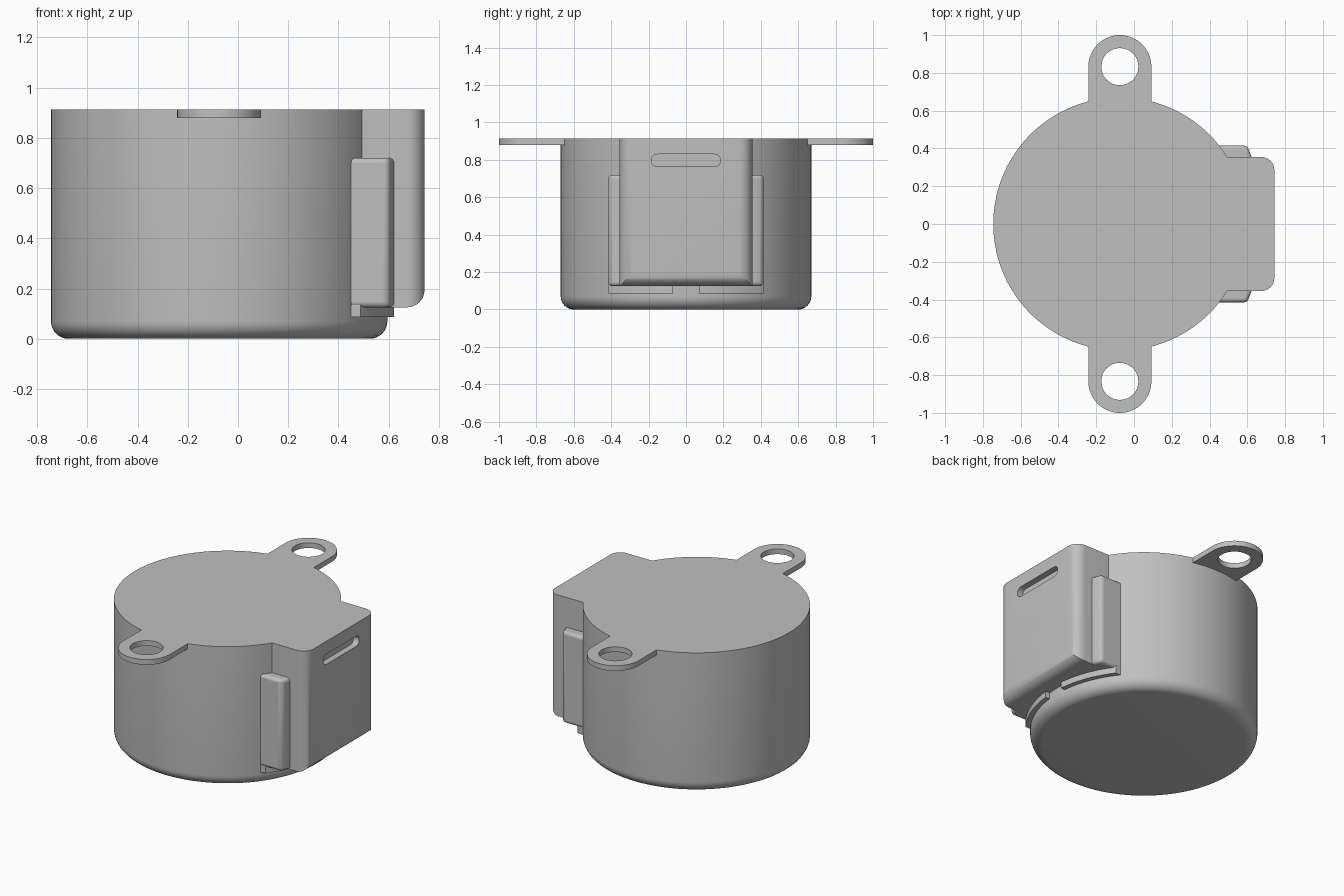
import bpy, bmesh
from math import sin, cos, pi, sqrt, asin, radians
from mathutils import Vector

cube = bpy.data.objects.get("Cube")
if cube:
    bpy.data.objects.remove(cube, do_unlink=True)

CX, R, TOP = -0.075, 0.67, 0.914      # can centre, radius, height
BOX_X, BOX_Y, BOX_Z = 0.743, 0.355, 0.125
FILLET = 0.07

grey = bpy.data.materials.new("plain grey")
grey.use_nodes = True
grey.diffuse_color = (0.53, 0.53, 0.53, 1)
grey.node_tree.nodes["Principled BSDF"].inputs["Base Color"].default_value = grey.diffuse_color


def finish(name, bm):
    bmesh.ops.recalc_face_normals(bm, faces=bm.faces)
    mesh = bpy.data.meshes.new(name)
    bm.to_mesh(mesh)
    bm.free()
    mesh.materials.append(grey)
    obj = bpy.data.objects.new(name, mesh)
    bpy.context.collection.objects.link(obj)
    return obj


def arc(cx, cy, r, start, end, n):
    return [(cx + r * cos(start + (end - start) * i / n),
             cy + r * sin(start + (end - start) * i / n)) for i in range(n + 1)]


def prism(name, points, low, high, axis="z"):
    """Extrude a flat outline along one axis."""
    place = {"z": lambda a, b, c: (a, b, c),
             "y": lambda a, b, c: (a, c, b),
             "x": lambda a, b, c: (c, a, b)}[axis]
    bm = bmesh.new()
    face = bm.faces.new([bm.verts.new(place(a, b, low)) for a, b in points])
    out = bmesh.ops.extrude_face_region(bm, geom=[face])
    verts = [g for g in out["geom"] if isinstance(g, bmesh.types.BMVert)]
    bmesh.ops.translate(bm, verts=verts, vec=Vector(place(0, 0, high - low)))
    return finish(name, bm)


def activate(obj):
    bpy.ops.object.select_all(action="DESELECT")
    obj.select_set(True)
    bpy.context.view_layer.objects.active = obj


def boolean(obj, cutter, operation):
    mod = obj.modifiers.new("cut", "BOOLEAN")
    mod.operation, mod.solver, mod.object = operation, "EXACT", cutter
    activate(obj)
    bpy.ops.object.modifier_apply(modifier=mod.name)
    bpy.data.objects.remove(cutter, do_unlink=True)


def smooth(obj):
    activate(obj)
    bpy.ops.object.shade_smooth_by_angle(angle=radians(30))


# Round can with a filleted bottom edge
bm = bmesh.new()
profile = [(0, 0)] + arc(R - FILLET, FILLET, FILLET, -pi / 2, 0, 8) + [(R, TOP), (0, TOP)]
verts = [bm.verts.new((CX + r, 0, z)) for r, z in profile]
edges = [bm.edges.new(pair) for pair in zip(verts, verts[1:])]
bmesh.ops.spin(bm, geom=verts + edges, cent=(CX, 0, 0), axis=(0, 0, 1),
               angle=2 * pi, steps=144)
bmesh.ops.remove_doubles(bm, verts=bm.verts, dist=0.0001)
smooth(finish("motor_can", bm))

# Two mounting ears with round holes
EAR, EAR_Y = 0.167, 0.833
seat = asin(EAR / R)
for side, name in ((1, "back_ear"), (-1, "front_ear")):
    outline = arc(CX, EAR_Y, EAR, 0, pi, 32) \
        + arc(CX, 0, R - 0.001, pi / 2 + seat, pi / 2 - seat, 12)
    ear = prism(name, [(x, side * y) for x, y in outline], TOP - 0.034, TOP)
    hole = prism("hole_cutter", arc(CX, side * EAR_Y, 0.098, 0, 2 * pi, 48)[:-1], 0.8, 1)
    boolean(ear, hole, "DIFFERENCE")
    smooth(ear)

# Terminal box: rounded outline, fitted to the can
turn = asin(BOX_Y / R)
outline = arc(BOX_X - FILLET, BOX_Y - FILLET, FILLET, 0, pi / 2, 8) \
    + arc(CX, 0, R - 0.001, turn, -turn, 24) \
    + arc(BOX_X - FILLET, FILLET - BOX_Y, FILLET, -pi / 2, 0, 8)
box = prism("terminal_box", outline, BOX_Z - 0.05, TOP)
# Round its lower outer edge
side_shape = [(0, 1), (0, BOX_Z)] \
    + arc(BOX_X - FILLET, BOX_Z + FILLET, FILLET, -pi / 2, 0, 8) + [(BOX_X, 1)]
boolean(box, prism("side_cutter", side_shape, -0.6, 0.6, "y"), "INTERSECT")
# Long slot in the outer face
slot = arc(0.152, 0.797, 0.033, -pi / 2, pi / 2, 12) \
    + arc(-0.152, 0.797, 0.033, pi / 2, 3 * pi / 2, 12)
boolean(box, prism("slot_cutter", slot, BOX_X - 0.04, BOX_X + 0.1, "x"), "DIFFERENCE")
smooth(box)

# Side rails and curved lips under the box, one pair on each side
LIP_R, RAIL_Y = 0.70, 0.415
for side, name in ((1, "back"), (-1, "front")):
    outline = [(0.38, 0.33), (0.38, RAIL_Y), (0.6, RAIL_Y), (0.622, 0.355), (0.622, 0.33)]
    rail = prism(name + "_rail", [(x, side * y) for x, y in outline], BOX_Z, 0.72)
    bevel = rail.modifiers.new("round", "BEVEL")
    bevel.width, bevel.segments = 0.02, 4
    bevel.limit_method, bevel.angle_limit = "ANGLE", radians(65)
    smooth(rail)

    lip = arc(CX, 0, LIP_R, asin(0.07 / LIP_R), asin(RAIL_Y / LIP_R), 20) \
        + [(CX + sqrt(R * R - RAIL_Y ** 2) - 0.02, RAIL_Y)] \
        + arc(CX, 0, R - 0.02, asin(RAIL_Y / R), asin(0.07 / R), 20)
    smooth(prism(name + "_lip", [(x, side * y) for x, y in lip], 0.086, BOX_Z + 0.01))
